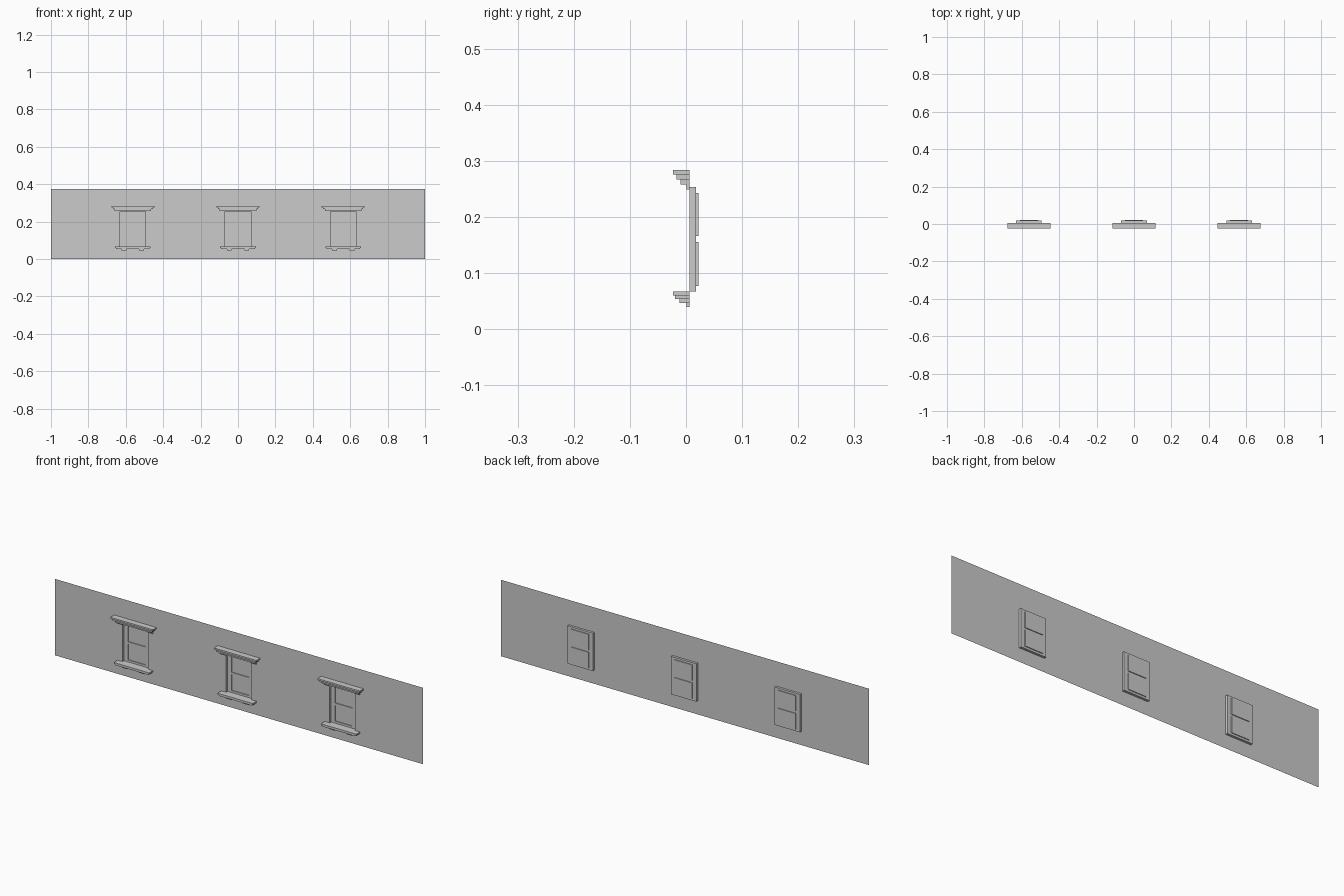
import bpy, bmesh

if "Cube" in bpy.data.objects:
    bpy.data.objects.remove(bpy.data.objects["Cube"])

WALL_Y, FRAME_Y, PANE_Y = 0.0065, 0.018, 0.022
CENTRES = (-0.5625, 0.0, 0.5625)
OPEN_X, OPEN_Z0, OPEN_Z1 = 0.069, 0.067, 0.253


def finish(name, bm):
    me = bpy.data.meshes.new(name)
    bm.to_mesh(me)
    bm.free()
    ob = bpy.data.objects.new(name, me)
    bpy.context.collection.objects.link(ob)
    return ob


def quad(bm, pts):
    return bm.faces.new([bm.verts.new(p) for p in pts])


def recessed_panel(name, x0, x1, z0, z1, y, holes, depth_y, closed):
    """Flat panel facing -y with rectangular recesses running back to depth_y."""
    bm = bmesh.new()
    xs = sorted({x0, x1} | {h[0] for h in holes} | {h[1] for h in holes})
    zs = sorted({z0, z1} | {h[2] for h in holes} | {h[3] for h in holes})
    for xa, xb in zip(xs, xs[1:]):
        for za, zb in zip(zs, zs[1:]):
            mx, mz = (xa + xb) / 2, (za + zb) / 2
            if any(h[0] < mx < h[1] and h[2] < mz < h[3] for h in holes):
                continue
            quad(bm, [(xa, y, za), (xb, y, za), (xb, y, zb), (xa, y, zb)])
    for a, b, c, d in holes:
        ring = [(a, c), (b, c), (b, d), (a, d)]
        for (xa, za), (xb, zb) in zip(ring, ring[1:] + ring[:1]):
            quad(bm, [(xa, depth_y, za), (xb, depth_y, zb), (xb, y, zb), (xa, y, za)])
        if closed:
            quad(bm, [(px, depth_y, pz) for px, pz in ring])
    bmesh.ops.remove_doubles(bm, verts=bm.verts, dist=1e-6)
    return finish(name, bm)


def boxes(name, items):
    """Boxes backed onto the wall: (x0, x1, front y, z0, z1)."""
    bm = bmesh.new()
    for xa, xb, yf, za, zb in items:
        vs = bmesh.ops.create_cube(bm, size=1)["verts"]
        for v in vs:
            v.co = (xb if v.co.x > 0 else xa,
                    WALL_Y if v.co.y > 0 else yf,
                    zb if v.co.z > 0 else za)
    return finish(name, bm)


# wall with window openings and their reveals
recessed_panel("wall", -1, 1, 0, 0.375, WALL_Y,
               [(c - OPEN_X, c + OPEN_X, OPEN_Z0, OPEN_Z1) for c in CENTRES],
               FRAME_Y, False)

for c in CENTRES:
    # sash frame with two recessed panes
    recessed_panel("sash_frame", c - OPEN_X, c + OPEN_X, OPEN_Z0, OPEN_Z1, FRAME_Y,
                   [(c - 0.048, c + 0.048, 0.077, 0.155),
                    (c - 0.048, c + 0.048, 0.166, 0.243)], PANE_Y, True)
    # stepped hood above
    boxes("hood", [(c - w, c + w, y, za, zb) for w, y, za, zb in (
        (0.115, -0.023, 0.276, 0.284),
        (0.107, -0.017, 0.267, 0.276),
        (0.098, -0.010, 0.258, 0.267))])
    # stepped sill below
    boxes("sill", [(c - w, c + w, y, za, zb) for w, y, za, zb in (
        (0.096, -0.023, 0.060, 0.067),
        (0.090, -0.020, 0.054, 0.060))])
    # paired brackets under hood and sill
    for s in (-1, 1):
        hx, sx = c + s * 0.083, c + s * 0.047
        boxes("hood_bracket", [(hx - 0.014, hx + 0.014, 0.001, 0.249, 0.258)])
        boxes("sill_bracket", [(sx - 0.013, sx + 0.013, -0.012, 0.047, 0.054),
                               (sx - 0.009, sx + 0.009, 0.001, 0.040, 0.047)])
